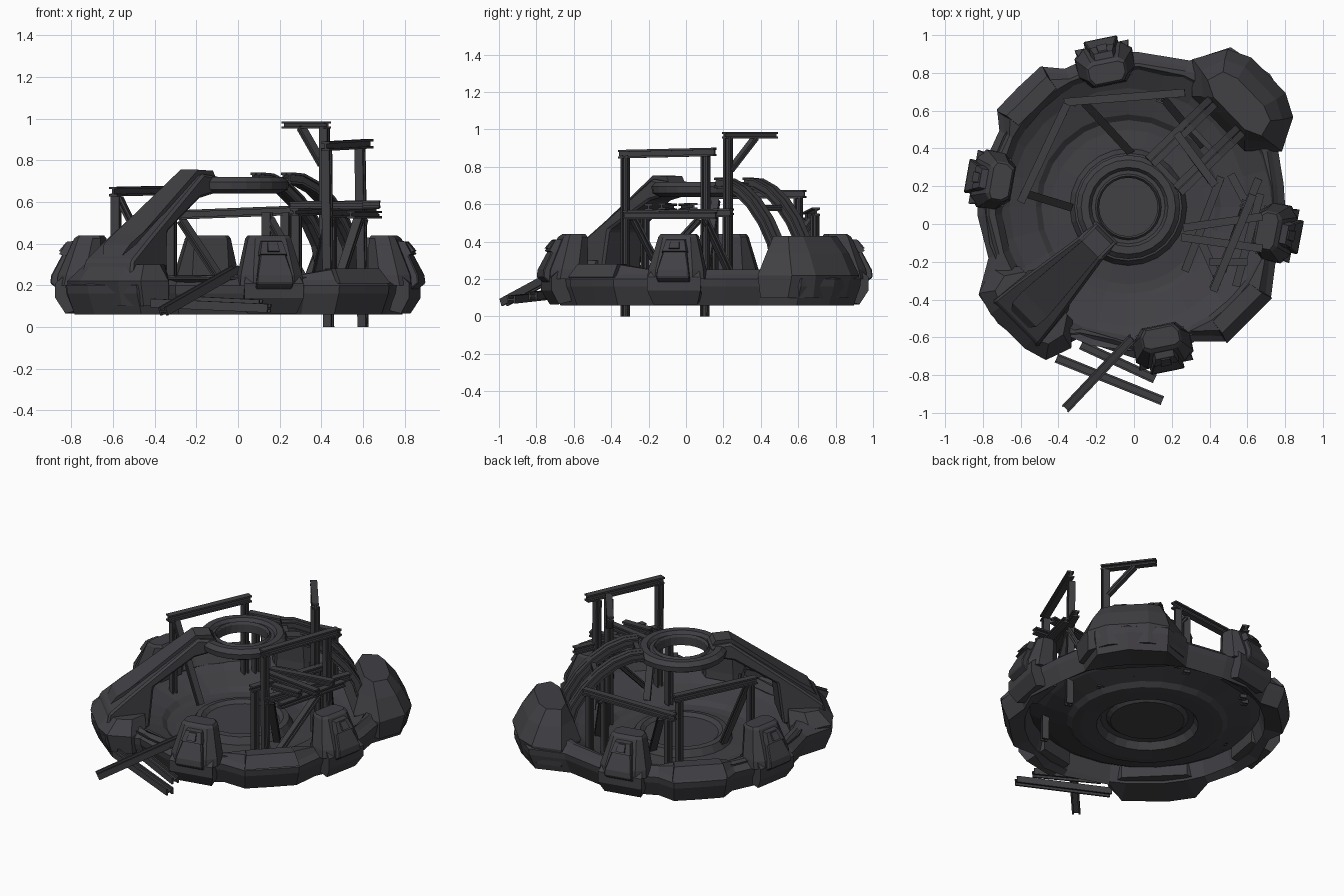
import bpy, bmesh, math
from mathutils import Vector

def mat(name, c):
    m = bpy.data.materials.new(name)
    m.diffuse_color = (*c, 1)
    return m

HULL = mat("dark_hull", (0.052, 0.050, 0.057))
STEEL = mat("dark_steel", (0.050, 0.049, 0.055))
C = Vector((0, 0.1, 0))          # base centre
C2 = Vector((-0.03, 0.09, 0))    # dish and crown centre

def make(name, verts, faces, m, bevel=0):
    bm = bmesh.new()
    vs = [bm.verts.new(v) for v in verts]
    for f in faces:
        bm.faces.new([vs[i] for i in f])
    bmesh.ops.recalc_face_normals(bm, faces=bm.faces)
    me = bpy.data.meshes.new(name)
    bm.to_mesh(me)
    bm.free()
    me.materials.append(m)
    o = bpy.data.objects.new(name, me)
    bpy.context.collection.objects.link(o)
    if bevel:
        b = o.modifiers.new("bevel", "BEVEL")
        b.width, b.segments = bevel, 1
    return o

def polar(deg, r, z, side=0):
    a = math.radians(deg)
    return C + Vector((r * math.cos(a) - side * math.sin(a), r * math.sin(a) + side * math.cos(a), z))

def wedge(name, deg, prof, bevel=0, m=HULL):
    """Closed (radius, height, half width) profile, extruded sideways at an angle."""
    n = len(prof)
    vs = [polar(deg, r, z, s * w) for s in (-1, 1) for r, z, w in prof]
    fs = [(i, (i + 1) % n, n + (i + 1) % n, n + i) for i in range(n)]
    return make(name, vs, fs + [tuple(range(n)), tuple(range(n, 2 * n))], m, bevel)

def tower(name, deg, levels):
    """Stack of mirrored plan outlines: (height, [(radius, side), ...])."""
    vs, n = [], 0
    for z, half in levels:
        loop = half + [(r, -s) for r, s in reversed(half)]
        n = len(loop)
        vs += [polar(deg, r, z, s) for r, s in loop]
    k = len(levels)
    fs = [(l * n + i, l * n + (i + 1) % n, (l + 1) * n + (i + 1) % n, (l + 1) * n + i)
          for l in range(k - 1) for i in range(n)]
    return make(name, vs, fs + [tuple(range(n)), tuple(range((k - 1) * n, k * n))], HULL)

def lathe(name, prof, n, centre):
    """Closed ring-shaped profile turned around z."""
    k = len(prof)
    vs = [centre + Vector((r * math.cos(2 * math.pi * i / n), r * math.sin(2 * math.pi * i / n), z))
          for i in range(n) for r, z in prof]
    fs = [(i * k + j, i * k + (j + 1) % k, (i + 1) % n * k + (j + 1) % k, (i + 1) % n * k + j)
          for i in range(n) for j in range(k)]
    return make(name, vs, fs, HULL)

def beam(name, path, h=0.045, w=0.042, t=0.011, side=None, roll=False):
    """I-section swept along a path."""
    pts = [Vector(p) for p in path]
    a, b, c = w / 2, h / 2, t / 2
    q = b - t
    sec = [(-a, -b), (a, -b), (a, -q), (c, -q), (c, q), (a, q), (a, b), (-a, b), (-a, q), (-c, q), (-c, -q), (-a, -q)]
    vs = []
    for i, p in enumerate(pts):
        d = (pts[min(i + 1, len(pts) - 1)] - pts[max(i - 1, 0)]).normalized()
        s = side or d.cross(Vector((0, 0, 1)) if abs(d.z) < 0.95 else Vector((0.37, 0.93, 0)))
        s = s.normalized()
        u = s.cross(d).normalized()
        if roll:
            s, u = u, s
        vs += [p + s * x + u * y for x, y in sec]
    fs = [(k * 12 + j, k * 12 + (j + 1) % 12, k * 12 + 12 + (j + 1) % 12, k * 12 + 12 + j)
          for k in range(len(pts) - 1) for j in range(12)]
    caps = [tuple(s0 + j for j in g) for s0 in (0, len(vs) - 12)
            for g in ((0, 1, 2, 3, 10, 11), (3, 4, 9, 10), (4, 5, 6, 7, 8, 9))]
    return make(name, vs, fs + caps, STEEL)

# --- foundation rim: lobed outline (angle, radius, top height)
OUT = [(69, .82, .25), (58.5, .98, .25), (44, 1.0, .25), (32, .975, .25), (22, .82, .25), (8, .80, .25),
       (0, .80, .25), (-11, .83, .25), (-22.5, .81, .25), (-34, .875, .275), (-45, .86, .275), (-56, .87, .275),
       (-66, .79, .25), (-78.5, .83, .25), (-90, .81, .25), (-113, .77, .25), (-121, .945, .25), (-139, .955, .25),
       (-150, .95, .25), (-160, .82, .25), (-176, .83, .25), (170, .84, .25), (151, .815, .25), (145, .885, .275),
       (134.5, .875, .275), (124, .885, .275), (117, .81, .25), (101.5, .83, .25), (88, .81, .25)]
verts, faces = [], []
N, K = len(OUT), 8
for a, r, h in OUT:
    for rr, z in ((.73, .085), (r - .045, .06), (r - .005, .16), (r, .20), (r - .035, .225),
                  (min(r - .06, .80), h), (.735, h), (.70, .20)):
        verts.append(polar(a, rr, z))
for i in range(N):
    j = (i + 1) % N
    faces += [(i * K + k, i * K + (k + 1) % K, j * K + (k + 1) % K, j * K + k) for k in range(K)]
make("foundation_rim", verts, faces, HULL)

# raised cover plates on the two plain lobes
for d in (-45, 134.5):
    wedge("rim_cover", d, [(.865, .21, .17), (.81, .28, .15), (.73, .28, .14), (.70, .2, .13)])

# --- shallow dish with stepped floor and sunken centre disc
top = [(.76, .24), (.63, .17), (.49, .13), (.46, .105), (.41, .10), (.31, .105), (.285, .15),
       (.25, .155), (.225, .135), (.001, .135)]
lathe("dish", top + [(r, z - .01) for r, z in reversed(top)], 24, C2)

# --- crown ring
lathe("crown_ring", [(.27, .66), (.275, .695), (.25, .72), (.21, .72), (.195, .70), (.175, .70),
                     (.165, .715), (.155, .70), (.155, .645), (.23, .64)], 24, C2)

# --- four rim pods with outer plates
for d in (101.5, 170, -11, -78.5):
    wedge("pod_base", d, [(.82, .065, .12), (.865, .14, .145), (.865, .21, .145), (.82, .25, .13), (.68, .25, .13), (.68, .1, .12)])
    tower("rim_pod", d, [(.2, [(.865, .10), (.82, .155), (.72, .155), (.65, .09)]),
                         (.25, [(.86, .10), (.81, .15), (.72, .15), (.655, .09)]),
                         (.425, [(.785, .075), (.76, .105), (.69, .105), (.655, .08)]),
                         (.44, [(.765, .065), (.75, .095), (.70, .095), (.665, .07)])])
    wedge("pod_plate", d, [(.86, .18, .09), (.90, .21, .092), (.895, .25, .088), (.83, .38, .055), (.76, .395, .05)], .006)
    wedge("pod_frame", d, [(.83, .34, .07), (.86, .35, .065), (.825, .41, .05), (.76, .415, .05)])
    wedge("pod_knob", d, [(.82, .35, .03), (.868, .365, .028), (.835, .405, .024), (.78, .405, .024)])

# --- corner buttress for the unfinished arm
tower("corner_buttress", 44, [(.10, [(.96, .12), (.90, .25), (.76, .32), (.66, .22)]),
                              (.22, [(.99, .13), (.93, .25), (.76, .34), (.62, .20)]),
                              (.34, [(.93, .12), (.88, .22), (.75, .265), (.66, .16)]),
                              (.43, [(.86, .10), (.83, .18), (.74, .205), (.70, .12)])])

# --- finished arm with raised spine, standing on a low foot
tower("arm_foot", -135, [(.10, [(.91, .12), (.88, .24), (.76, .29), (.66, .20)]),
                         (.22, [(.945, .13), (.91, .25), (.77, .30), (.66, .20)]),
                         (.30, [(.88, .12), (.84, .20), (.75, .22), (.66, .16)])])
wedge("finished_arm", -135, [(.91, .2, .18), (.88, .32, .165), (.74, .43, .15), (.32, .735, .085),
                             (.20, .72, .085), (.20, .65, .085), (.34, .62, .09), (.60, .46, .13),
                             (.63, .2, .15)], .012)
wedge("arm_spine", -135, [(.86, .33, .06), (.82, .40, .09), (.74, .452, .095), (.33, .755, .06), (.23, .75, .06),
                          (.20, .70, .06), (.32, .70, .06), (.72, .40, .09)])

# --- curved ribs of the unfinished arm
perp = Vector((-math.sin(math.radians(44)), math.cos(math.radians(44)), 0))
for s in (-.125, -.085, .085, .125):
    arc = [(.22, .715), (.30, .71), (.40, .67), (.49, .605), (.58, .51), (.65, .40), (.68, .3)]
    beam("arm_rib", [polar(44, r, z, s) for r, z in arc], .055, .036, .012, side=perp)
for r, z in ((.24, .70), (.50, .58)):
    beam("rib_tie", [polar(44, r, z, -.13), polar(44, r, z, .13)], .03, .03)

# --- scaffold frames: (start, end) of each steel beam
def scaffold(name, pairs, h=.045, roll=False):
    for p, q in pairs:
        beam(name, [p, q], h, roll=roll)

scaffold("tall_frame_post", [((.435, -.325, 0), (.425, -.325, .86)), ((.60, .10, 0), (.585, .105, .86))], .04)
scaffold("tall_frame_beam", [((.42, -.355, .868), (.63, .155, .88)), ((.42, -.34, .545), (.66, .24, .555))])
scaffold("tall_frame_brace", [((.58, .07, .52), (.47, -.24, .18)), ((.44, -.28, .52), (.36, -.1, .17)),
                              ((.60, .1, .52), (.52, .25, .2))], .032)
scaffold("mast_post", [((.415, .225, .12), (.415, .225, .96))], .04)
scaffold("mast_beam", [((.43, .205, .97), (.225, .48, .97))], .035)
scaffold("mast_brace", [((.405, .235, .78), (.305, .37, .955))], .025)
scaffold("platform_beam", [((.27, -.25, .55), (.46, .25, .56)), ((.25, -.07, .585), (.68, -.13, .59)),
                           ((.26, -.02, .585), (.68, .04, .59)),
                           ((.54, -.33, .54), (.67, .16, .54)), ((.40, -.2, .585), (.6, -.2, .585))], .036)
scaffold("platform_post", [((.28, -.22, .12), (.28, -.22, .54)), ((.45, .22, .12), (.45, .22, .55))], .036)
scaffold("left_frame_post", [((-.585, .15, .14), (-.585, .15, .64)), ((-.37, .60, .14), (-.37, .60, .64))], .036)
scaffold("left_frame_beam", [((-.60, .115, .65), (-.355, .635, .655))])
scaffold("left_frame_brace", [((-.57, .16, .62), (-.34, .09, .15))], .03)
scaffold("back_frame_post", [((-.32, .645, .14), (-.32, .645, .53)), ((.23, .69, .14), (.23, .69, .55)),
                             ((.14, .66, .14), (.14, .66, .55))], .036)
scaffold("back_frame_beam", [((-.37, .645, .535), (.27, .695, .56))])
scaffold("back_frame_brace", [((-.27, .65, .51), (-.02, .38, .13)), ((.15, .67, .52), (.36, .42, .14))], .03)

# --- loose beams fallen at the front
scaffold("fallen_beam", [((-.41, -.71, .115), (.15, -.935, .09)), ((-.36, -.975, .075), (-.01, -.605, .275)),
                         ((-.28, -.64, .13), (.11, -.82, .11))], .05, True)
